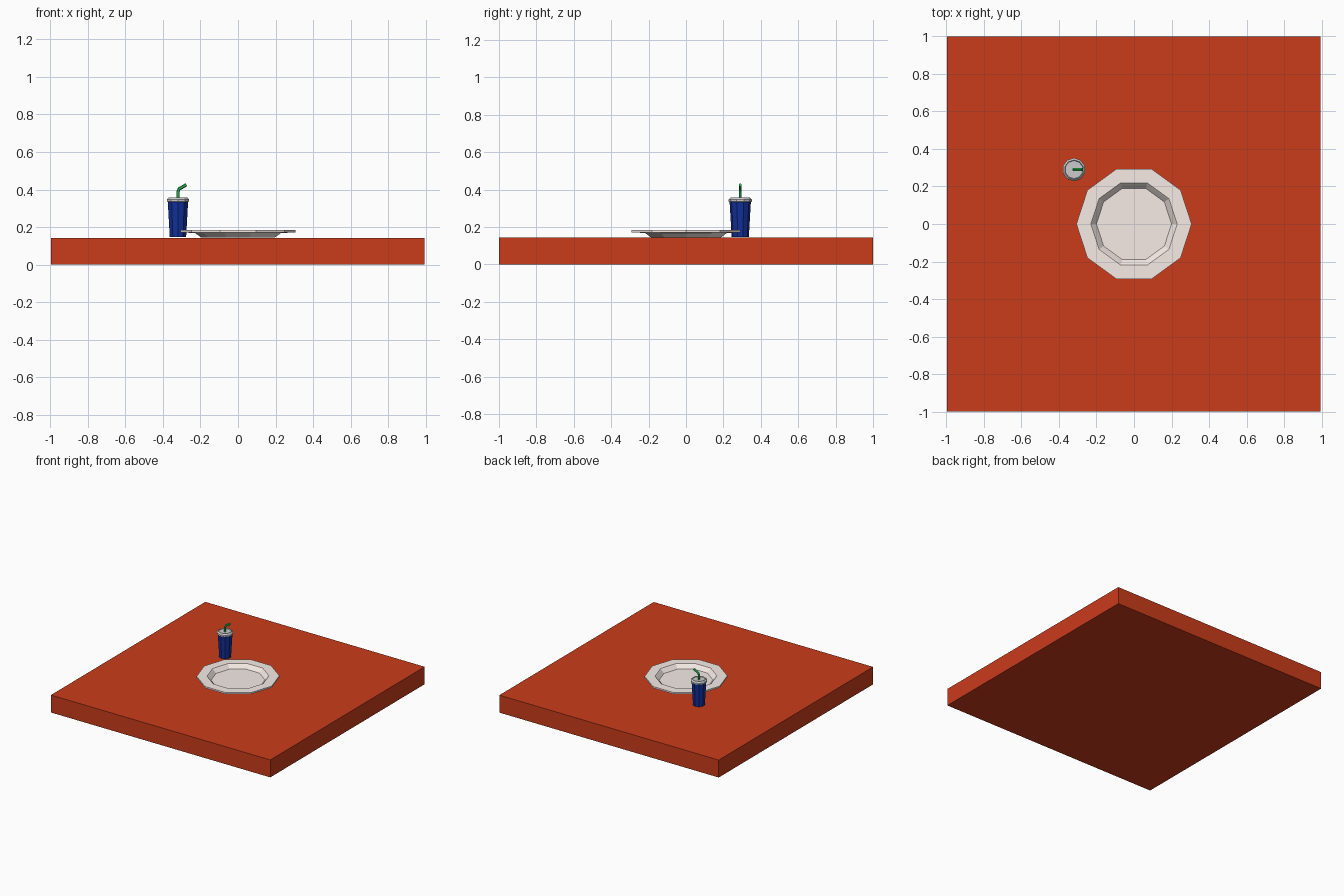
import bpy, bmesh, math
from mathutils import Vector

if "Cube" in bpy.data.objects:
    bpy.data.objects.remove(bpy.data.objects["Cube"])


def material(name, color):
    m = bpy.data.materials.new(name)
    m.diffuse_color = (*color, 1)
    m.use_nodes = True
    m.node_tree.nodes["Principled BSDF"].inputs["Base Color"].default_value = m.diffuse_color
    return m


def make_object(name, bm, mat):
    bmesh.ops.recalc_face_normals(bm, faces=bm.faces[:])
    me = bpy.data.meshes.new(name)
    bm.to_mesh(me)
    bm.free()
    me.materials.append(mat)
    ob = bpy.data.objects.new(name, me)
    bpy.context.collection.objects.link(ob)
    return ob


def skin(bm, rings):
    """Join rings of equal size into a capped tube."""
    n = len(rings[0])
    for a, b in zip(rings, rings[1:]):
        for i in range(n):
            j = (i + 1) % n
            bm.faces.new((a[i], a[j], b[j], b[i]))
    bm.faces.new(rings[0])
    bm.faces.new(rings[-1])


def lathe(name, profile, sides, center, mat, turn=0.0):
    """Revolve (radius, z) points, capping both ends."""
    bm = bmesh.new()
    rings = []
    for r, z in profile:
        rings.append([bm.verts.new((center[0] + r * math.cos(turn + math.tau * i / sides),
                                    center[1] + r * math.sin(turn + math.tau * i / sides), z))
                      for i in range(sides)])
    skin(bm, rings)
    return make_object(name, bm, mat)


def straw(name, points, radius, sides, mat):
    """Tube along a path in the xz plane."""
    pts = [Vector(p) for p in points]
    bm = bmesh.new()
    rings = []
    for k, p in enumerate(pts):
        d = (pts[min(k + 1, len(pts) - 1)] - pts[max(k - 1, 0)]).normalized()
        side = Vector((0, 1, 0))
        up = d.cross(side)
        rings.append([bm.verts.new(p + radius * (math.cos(math.tau * (i + .5) / sides) * side
                                                 + math.sin(math.tau * (i + .5) / sides) * up))
                      for i in range(sides)])
    skin(bm, rings)
    return make_object(name, bm, mat)


wood = material("wood", (0.59, 0.045, 0.011))
china = material("china", (0.93, 0.84, 0.80))
blue = material("cup_blue", (0.006, 0.03, 0.33))
white = material("lid_white", (0.93, 0.93, 0.93))
green = material("straw_green", (0.02, 0.55, 0.10))

# Table slab
bm = bmesh.new()
bmesh.ops.create_cube(bm, size=1)
for v in bm.verts:
    v.co = (v.co.x * 1.99 - 0.002, v.co.y * 2, (v.co.z + 0.5) * 0.143)
make_object("table_slab", bm, wood)

# Ten-sided plate: underside, flat rim, then the sunken well
lathe("plate", [(0.195, 0.144), (0.23, 0.169), (0.307, 0.171), (0.307, 0.184),
                (0.23, 0.184), (0.222, 0.176), (0.2, 0.151)], 10, (0, 0), china)

# Cup, lid with recessed top, bent straw
C = (-0.32, 0.29)
lathe("cup", [(0.046, 0.148), (0.057, 0.337)], 10, C, blue, math.pi / 2)
lathe("cup_lid", [(0.057, 0.334), (0.062, 0.337), (0.062, 0.348),
                  (0.051, 0.359), (0.048, 0.352)], 10, C, white, math.pi / 2)
straw("straw", [(-0.32, 0.29, 0.34), (-0.32, 0.29, 0.388), (-0.314, 0.29, 0.403),
                (-0.275, 0.29, 0.426)], 0.009, 6, green)
